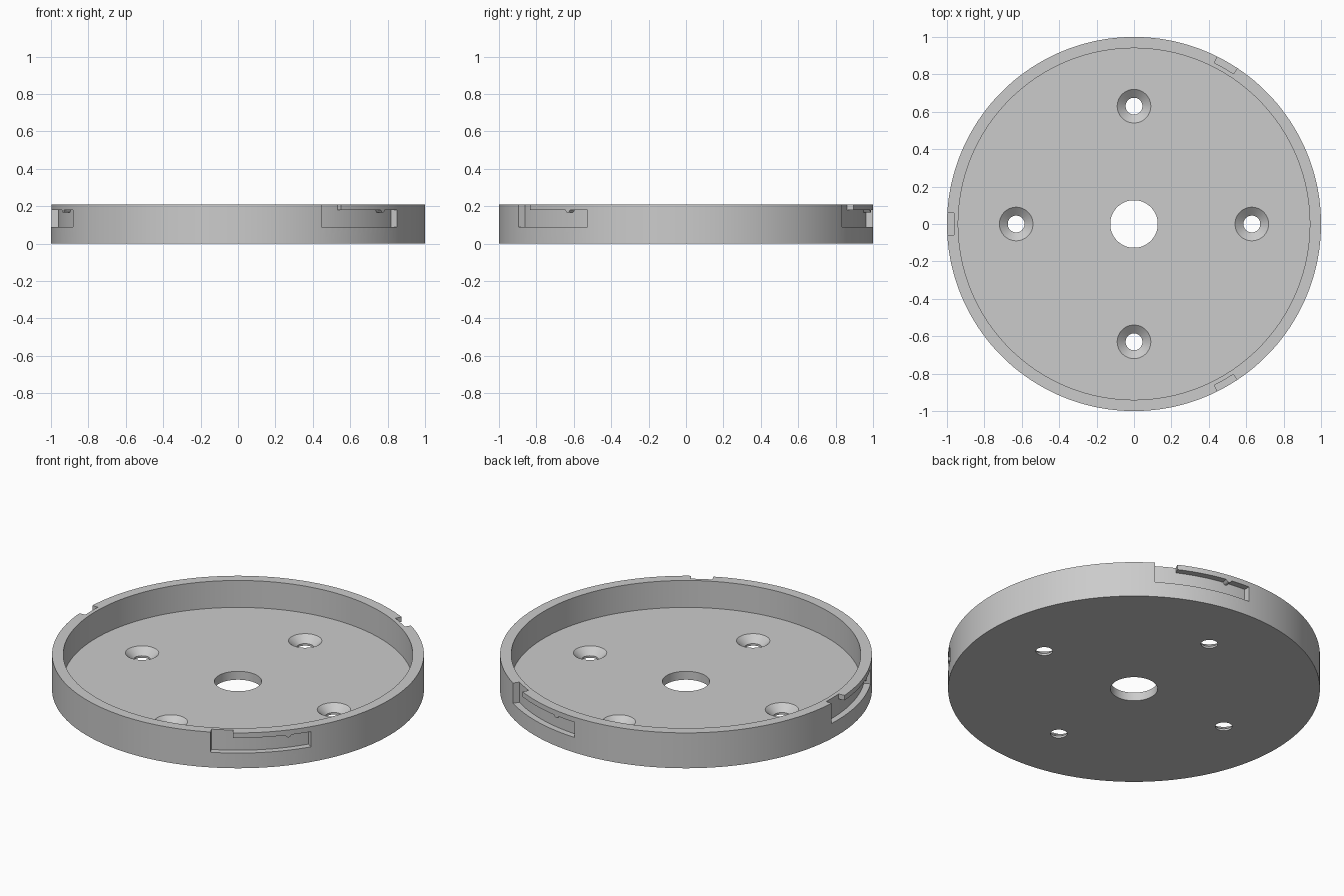
import bpy, bmesh, math
from mathutils import Matrix, Vector

if "Cube" in bpy.data.objects:
    bpy.data.objects.remove(bpy.data.objects["Cube"])

HEIGHT, FLOOR = 0.21, 0.05
SLOT_R, SLOT_LOW, SLOT_TOP = 0.963, 0.09, 0.18


def lathe(bm, profile, steps, closed, offset=(0, 0, 0)):
    """Turn an (r, z) profile about z, then move it by offset."""
    verts = [bm.verts.new((r, 0, z)) for r, z in profile]
    pairs = list(zip(verts, verts[1:]))
    if closed:
        pairs.append((verts[-1], verts[0]))
    edges = [bm.edges.new(p) for p in pairs]
    old = set(bm.verts) - set(verts)
    bmesh.ops.spin(bm, geom=verts + edges, cent=(0, 0, 0), axis=(0, 0, 1),
                   angle=math.tau, steps=steps, use_duplicate=False)
    new = [v for v in bm.verts if v not in old]
    bmesh.ops.remove_doubles(bm, verts=new, dist=1e-5)
    bmesh.ops.translate(bm, verts=[v for v in bm.verts if v not in old],
                        vec=Vector(offset))


def bayonet_slot(bm, centre):
    """L-shaped slot: an entry open at the rim and a channel with a detent."""
    half, length, step, detent = 3.5, 28.2, 0.25, 20.75
    count = round((length + half) / step)

    def column(i):
        a = -half + (length + half) * i / count
        arc = math.radians(a - detent) * SLOT_R
        top = SLOT_TOP - math.sqrt(max(0, 0.014 ** 2 - arc ** 2))
        t = math.radians(centre + a)
        return [bm.verts.new((SLOT_R * math.cos(t), SLOT_R * math.sin(t), z))
                for z in (SLOT_LOW, top, HEIGHT + 0.05)]

    cols = [column(i) for i in range(count + 1)]
    faces = []
    for i, (p, q) in enumerate(zip(cols, cols[1:])):
        rows = 2 if i < 2 * half / step else 1
        for k in range(rows):
            faces.append(bm.faces.new((p[k], q[k], q[k + 1], p[k + 1])))
    bmesh.ops.delete(bm, geom=[v for c in cols for v in c if not v.link_faces],
                     context='VERTS')
    out = bmesh.ops.extrude_face_region(bm, geom=faces, use_keep_orig=True)
    outer = [g for g in out["geom"] if isinstance(g, bmesh.types.BMVert)]
    s = 1.05 / SLOT_R
    bmesh.ops.transform(bm, matrix=Matrix.Diagonal((s, s, 1, 1)), verts=outer)


def finish(bm, name):
    bmesh.ops.recalc_face_normals(bm, faces=bm.faces)
    mesh = bpy.data.meshes.new(name)
    bm.to_mesh(mesh)
    bm.free()
    obj = bpy.data.objects.new(name, mesh)
    bpy.context.collection.objects.link(obj)
    return obj


# Shallow round tray with a centre hole
bm = bmesh.new()
lathe(bm, [(0.127, 0), (1, 0), (1, HEIGHT), (0.94, HEIGHT),
           (0.94, FLOOR), (0.127, FLOOR)], 180, True)
tray = finish(bm, "round_tray")

# Countersunk screw holes and bayonet slots, cut together
bm = bmesh.new()
for i in range(4):
    a = i * math.pi / 2
    lathe(bm, [(0, -0.05), (0.045, -0.05), (0.045, 0.012), (0.09, FLOOR),
               (0.102, FLOOR + 0.01), (0, FLOOR + 0.01)], 48, False,
          (0.63 * math.cos(a), 0.63 * math.sin(a), 0))
for centre in (60, 180, 300):
    bayonet_slot(bm, centre)
cutter = finish(bm, "hole_and_slot_cutter")
cutter.hide_render = True

mod = tray.modifiers.new("cut", 'BOOLEAN')
mod.operation, mod.solver, mod.object = 'DIFFERENCE', 'EXACT', cutter
bpy.context.view_layer.objects.active = tray
tray.select_set(True)
cutter.select_set(False)
bpy.ops.object.modifier_apply(modifier=mod.name)
bpy.data.objects.remove(cutter)

# Plain grey finish
grey = bpy.data.materials.new("plain_grey")
grey.use_nodes = True
colour = (0.6, 0.6, 0.6, 1)
grey.diffuse_color = colour
grey.node_tree.nodes["Principled BSDF"].inputs["Base Color"].default_value = colour
tray.data.materials.clear()
tray.data.materials.append(grey)
bpy.ops.object.shade_smooth_by_angle(angle=math.radians(30))
